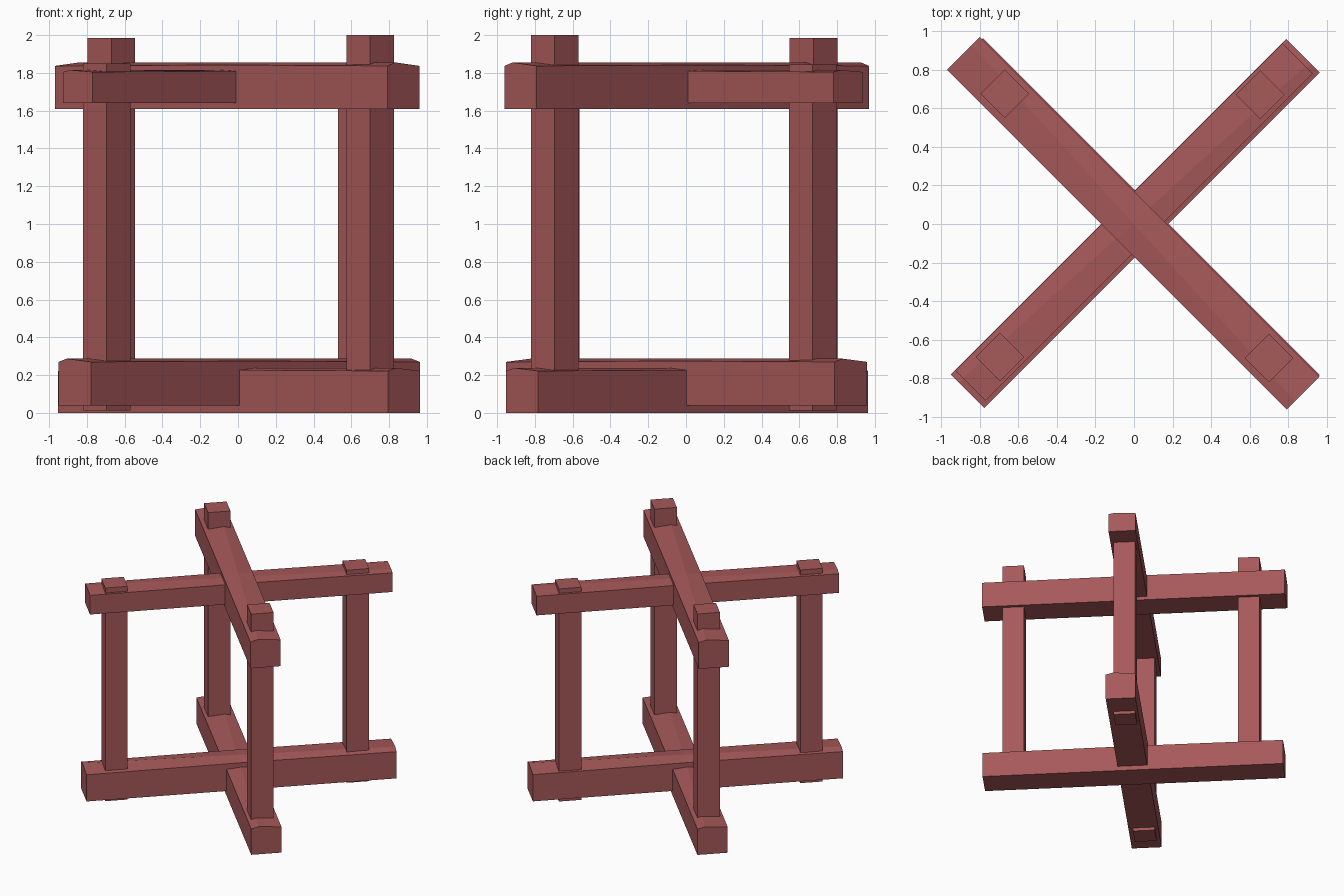
import bpy
import bmesh
from math import radians
from mathutils import Matrix, Vector

cube = bpy.data.objects.get("Cube")
if cube:
    bpy.data.objects.remove(cube, do_unlink=True)

# One red-stained timber colour
timber = bpy.data.materials.new("red_timber")
timber.use_nodes = True
colour = (0.39, 0.1, 0.102, 1.0)
timber.diffuse_color = colour
timber.node_tree.nodes["Principled BSDF"].inputs["Base Color"].default_value = colour


def loft(name, sections, centre, angle):
    """Skin matching cross-sections into a closed, flat-shaded solid."""
    bm = bmesh.new()
    rings = [[bm.verts.new(p) for p in section] for section in sections]
    count = len(rings[0])
    for a, b in zip(rings, rings[1:]):
        for i in range(count):
            j = (i + 1) % count
            bm.faces.new((a[i], a[j], b[j], b[i]))
    bm.faces.new(rings[0])
    bm.faces.new(rings[-1])
    bm.transform(Matrix.Translation(Vector(centre)) @ Matrix.Rotation(radians(angle), 4, 'Z'))
    bmesh.ops.recalc_face_normals(bm, faces=bm.faces)
    mesh = bpy.data.meshes.new(name)
    bm.to_mesh(mesh)
    bm.free()
    mesh.materials.append(timber)
    obj = bpy.data.objects.new(name, mesh)
    bpy.context.collection.objects.link(obj)
    return obj


def beam(name, angle, length, width, bottom, edge, ridge, centre=(0, 0, 0)):
    """Rough-hewn beam: a low ridge wanders from one side of its top to the other."""
    sections = []
    for t in (-1, 0, 1):
        x, w = t * length / 2, width / 2
        bow = 0.005 * (1 - abs(t))
        sections.append([(x, -w, bottom), (x, w, bottom), (x, w, edge + bow),
                         (x, -0.5 * t * w, ridge), (x, -w, edge + bow)])
    return loft(name, sections, centre, angle)


def post(name, x, y, bottom, top, side=0.178):
    """Square post turned to line up with the crossed beams."""
    h = side / 2
    sections = [[(-h, -h, z), (h, -h, z), (h, h, z), (-h, h, z)] for z in (bottom, top)]
    return loft(name, sections, (x, y, 0), 45)


# Crossed beams at the base
beam("lower_main_beam", -45, 2.47, 0.24, 0.0, 0.222, 0.238, (0.005, 0.005, 0))
beam("lower_cross_beam", 45, 2.46, 0.245, 0.04, 0.27, 0.287, (0.006, 0.003, 0))

# Crossed beams at the top
beam("upper_main_beam", -45, 2.49, 0.24, 1.61, 1.837, 1.855, (-0.004, 0.004, 0))
beam("upper_cross_beam", 45, 2.4, 0.222, 1.64, 1.805, 1.815, (0, 0.01, 0))

# Tall posts on the main beams, short ones pegged through the cross beams
post("front_left_post", 0.70, -0.695, 0.05, 2.0)
post("back_right_post", -0.67, 0.675, 0.05, 1.985)
post("front_right_post", -0.695, -0.69, 0.012, 1.85)
post("back_left_post", 0.655, 0.67, 0.012, 1.845)
